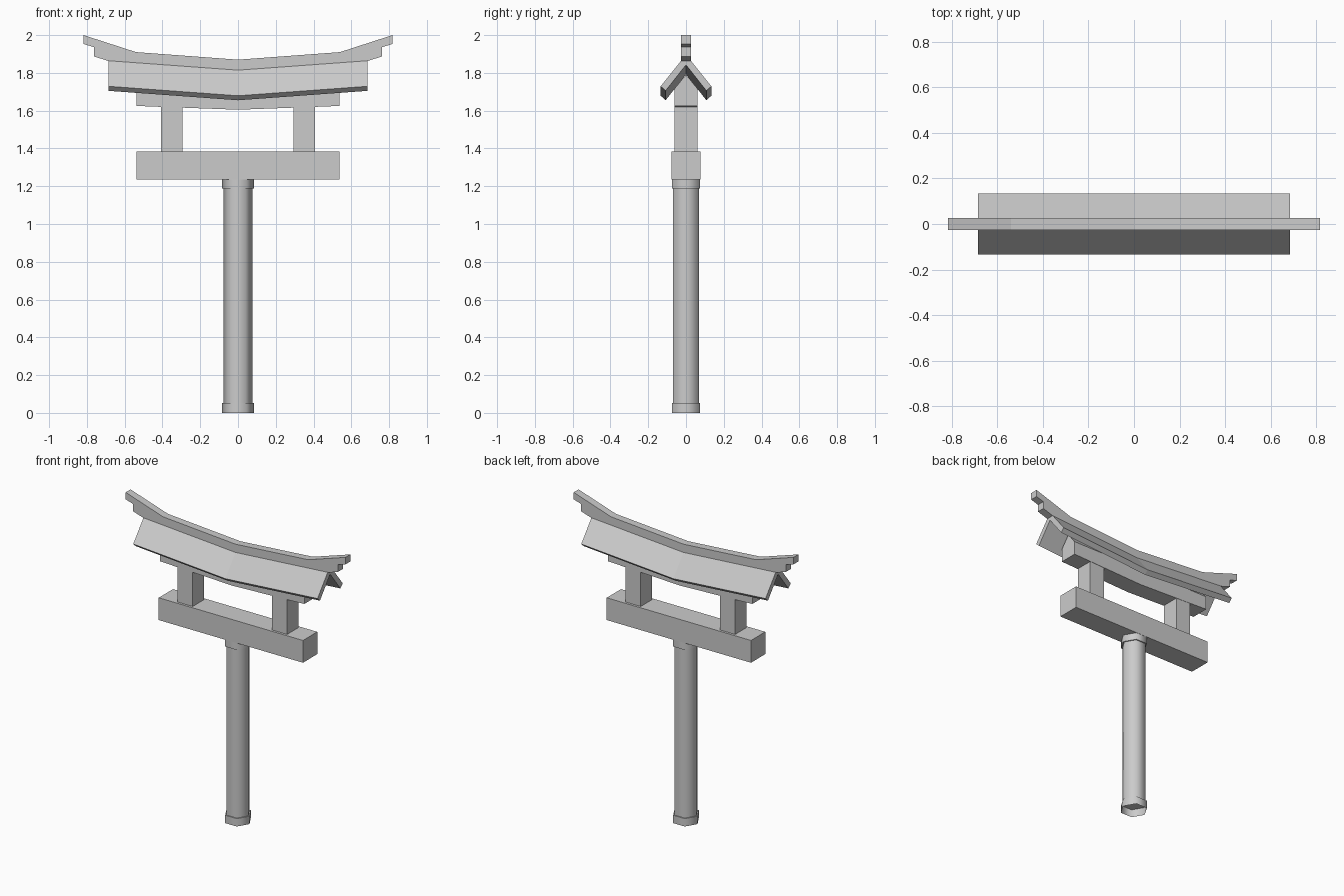
import bpy
import bmesh
import math

cube = bpy.data.objects.get("Cube")
if cube:
    bpy.data.objects.remove(cube, do_unlink=True)

stone = bpy.data.materials.new("grey_stone")
stone.use_nodes = True
colour = (0.6, 0.6, 0.6, 1)
stone.diffuse_color = colour
stone.node_tree.nodes["Principled BSDF"].inputs["Base Color"].default_value = colour


def finish(name, bm, smooth=False):
    bmesh.ops.recalc_face_normals(bm, faces=bm.faces)
    mesh = bpy.data.meshes.new(name)
    bm.to_mesh(mesh)
    bm.free()
    mesh.materials.append(stone)
    obj = bpy.data.objects.new(name, mesh)
    bpy.context.collection.objects.link(obj)
    if smooth:
        bpy.ops.object.select_all(action="DESELECT")
        bpy.context.view_layer.objects.active = obj
        obj.select_set(True)
        bpy.ops.object.shade_smooth_by_angle(angle=math.radians(65))
    return obj


def loft(name, sections):
    """Join matching cross-sections into a closed solid."""
    bm = bmesh.new()
    rings = [[bm.verts.new(p) for p in s] for s in sections]
    for a, b in zip(rings, rings[1:]):
        for i in range(len(a)):
            j = (i + 1) % len(a)
            bm.faces.new((a[i], a[j], b[j], b[i]))
    bm.faces.new(rings[0])
    bm.faces.new(rings[-1])
    return finish(name, bm)


def box(name, x0, x1, half_y, z0, z1):
    section = [(-half_y, z0), (half_y, z0), (half_y, z1), (-half_y, z1)]
    return loft(name, [[(x, y, z) for y, z in section] for x in (x0, x1)])


def hex_prism(name, radius, z0, z1, open_bottom=False):
    bm = bmesh.new()
    rings = [[bm.verts.new((radius * math.cos(i * math.pi / 3),
                            radius * math.sin(i * math.pi / 3), z))
              for i in range(6)] for z in (z0, z1)]
    for i in range(6):
        j = (i + 1) % 6
        bm.faces.new((rings[0][i], rings[0][j], rings[1][j], rings[1][i]))
    bm.faces.new(rings[1])
    if not open_bottom:
        bm.faces.new(rings[0][::-1])
    return finish(name, bm, smooth=True)


# Hexagonal post with collars
hex_prism("post", 0.078, 0.05, 1.2)
hex_prism("post_base", 0.086, 0, 0.053, open_bottom=True)
hex_prism("post_cap", 0.086, 1.188, 1.235)

# Crossbeam and the two short pillars
box("crossbeam", -0.537, 0.537, 0.076, 1.235, 1.385)
for side, name in ((1, "left_pillar"), (-1, "right_pillar")):
    box(name, side * 0.295, side * 0.408, 0.06, 1.38, 1.63)

# Gable-topped beam beneath the roof, dipping at the middle
loft("upper_beam", [
    [(x, -0.062, z), (x, 0.062, z), (x, 0.062, 1.715), (x, 0, 1.79), (x, -0.062, 1.715)]
    for x, z in ((-0.537, 1.625), (0, 1.605), (0.537, 1.625))])

# Bent gable roof of even thickness
roof_section = [(0, 1.897), (0.134, 1.729), (0.108, 1.705),
                (0, 1.842), (-0.108, 1.705), (-0.134, 1.729)]
loft("roof", [[(x, y, z - dip) for y, z in roof_section]
              for x, dip in ((-0.686, 0), (0, 0.05), (0.686, 0))])

# Ridge beam with upswept, stepped ends
half = [(0.54, 1.91), (0.818, 2.0), (0.818, 1.953), (0.762, 1.936),
        (0.762, 1.887), (0.686, 1.863)]
profile = ([(0, 1.87)] + half + [(0, 1.808)]
           + [(-x, z) for x, z in reversed(half)])
loft("ridge_beam", [[(x, y, z) for x, z in profile] for y in (-0.026, 0.026)])
